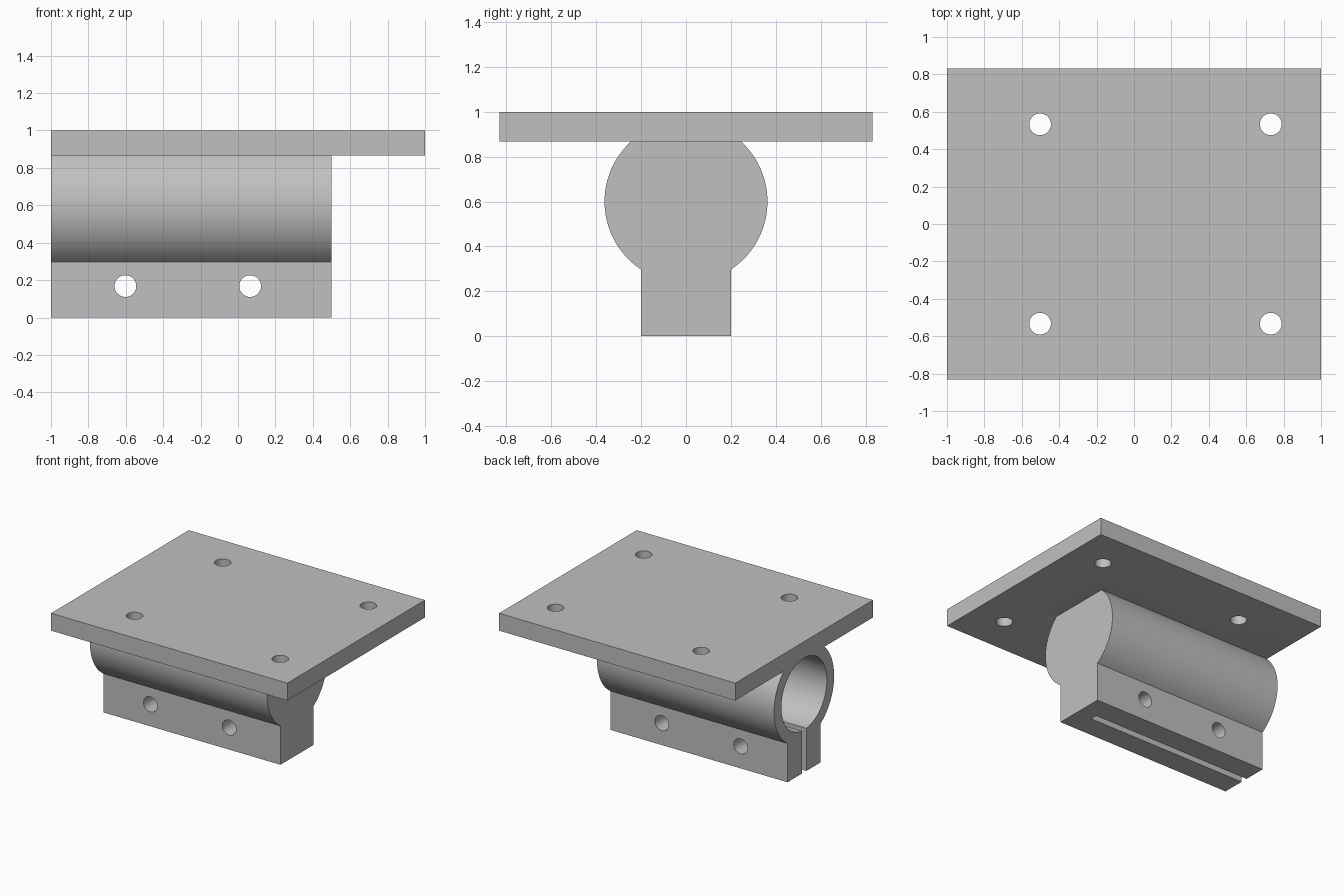
import bpy, bmesh, math
from mathutils import Matrix, Vector

cube = bpy.data.objects.get("Cube")
if cube:
    bpy.data.objects.remove(cube, do_unlink=True)

grey = bpy.data.materials.new("plain_grey")
grey.use_nodes = True
colour = (0.53, 0.53, 0.53, 1)
grey.diffuse_color = colour
grey.node_tree.nodes["Principled BSDF"].inputs["Base Color"].default_value = colour

PLATE_Z = 0.867                      # underside of the plate
AXIS_Z, OUTER, BORE = 0.6, 0.363, 0.275
NECK = 0.2                           # half width of the clamp foot
WALL_X = 0.367                       # inner face of the closed end
HOLE = 0.058


def finish(name, bm):
    bmesh.ops.recalc_face_normals(bm, faces=bm.faces)
    mesh = bpy.data.meshes.new(name)
    bm.to_mesh(mesh)
    bm.free()
    mesh.materials.append(grey)
    obj = bpy.data.objects.new(name, mesh)
    bpy.context.collection.objects.link(obj)
    return obj


def box(name, low, high):
    low, high = Vector(low), Vector(high)
    bm = bmesh.new()
    bmesh.ops.create_cube(bm, size=1)
    bmesh.ops.scale(bm, vec=high - low, verts=bm.verts)
    bmesh.ops.translate(bm, vec=(low + high) / 2, verts=bm.verts)
    return finish(name, bm)


def rod(name, centre, axis, radius, length, segments=48):
    turn = Vector((0, 0, 1)).rotation_difference(Vector(axis)).to_matrix().to_4x4()
    bm = bmesh.new()
    bmesh.ops.create_cone(bm, cap_ends=True, segments=segments, radius1=radius,
                          radius2=radius, depth=length,
                          matrix=Matrix.Translation(centre) @ turn)
    return finish(name, bm)


def cut(target, cutter):
    cutter.hide_render = True
    mod = target.modifiers.new("cut", 'BOOLEAN')
    mod.operation, mod.solver, mod.object = 'DIFFERENCE', 'EXACT', cutter
    bpy.context.view_layer.objects.active = target
    bpy.ops.object.modifier_apply(modifier=mod.name)
    bpy.data.objects.remove(cutter, do_unlink=True)


def smooth(obj):
    bpy.ops.object.select_all(action='DESELECT')
    obj.select_set(True)
    bpy.context.view_layer.objects.active = obj
    bpy.ops.object.shade_smooth_by_angle(angle=math.radians(30))


# Mounting plate with four bolt holes
plate = box("mounting_plate", (-1, -0.832, PLATE_Z), (1, 0.832, 1))
for x in (-0.502, 0.731):
    for y in (-0.533, 0.533):
        cut(plate, rod("bolt_cutter", (x, y, 0.93), (0, 0, 1), HOLE, 0.4))

# Clamp body: round barrel flattened under the plate, with a straight foot
top = math.asin((PLATE_Z - AXIS_Z) / OUTER)
bottom = -math.acos(NECK / OUTER)
steps = 48
angles = [bottom + (top - bottom) * i / steps for i in range(steps + 1)]
side = [(NECK, 0)] + [(OUTER * math.cos(a), AXIS_Z + OUTER * math.sin(a)) for a in angles]
profile = side + [(-y, z) for y, z in reversed(side)]
bm = bmesh.new()
face = bm.faces.new([bm.verts.new((-1, y, z)) for y, z in profile])
ends = bmesh.ops.extrude_face_region(bm, geom=[face])["geom"]
bmesh.ops.translate(bm, vec=(1.5, 0, 0),
                    verts=[v for v in ends if isinstance(v, bmesh.types.BMVert)])
clamp = finish("clamp_body", bm)

# Blind bore, open at one end, also grazing the plate
for part in (clamp, plate):
    length = WALL_X + 1.2
    cut(part, rod("bore_cutter", (WALL_X - length / 2, 0, AXIS_Z), (1, 0, 0),
                  BORE, length, 96))

# Clamping slot through the foot
cut(clamp, box("slot_cutter", (-1.2, -0.027, -0.1), (WALL_X, 0.027, AXIS_Z)))

# Cross holes for the clamping screws
for x in (-0.602, 0.065):
    cut(clamp, rod("screw_cutter", (x, 0, 0.168), (0, 1, 0), HOLE, 1))

for part in (plate, clamp):
    smooth(part)
